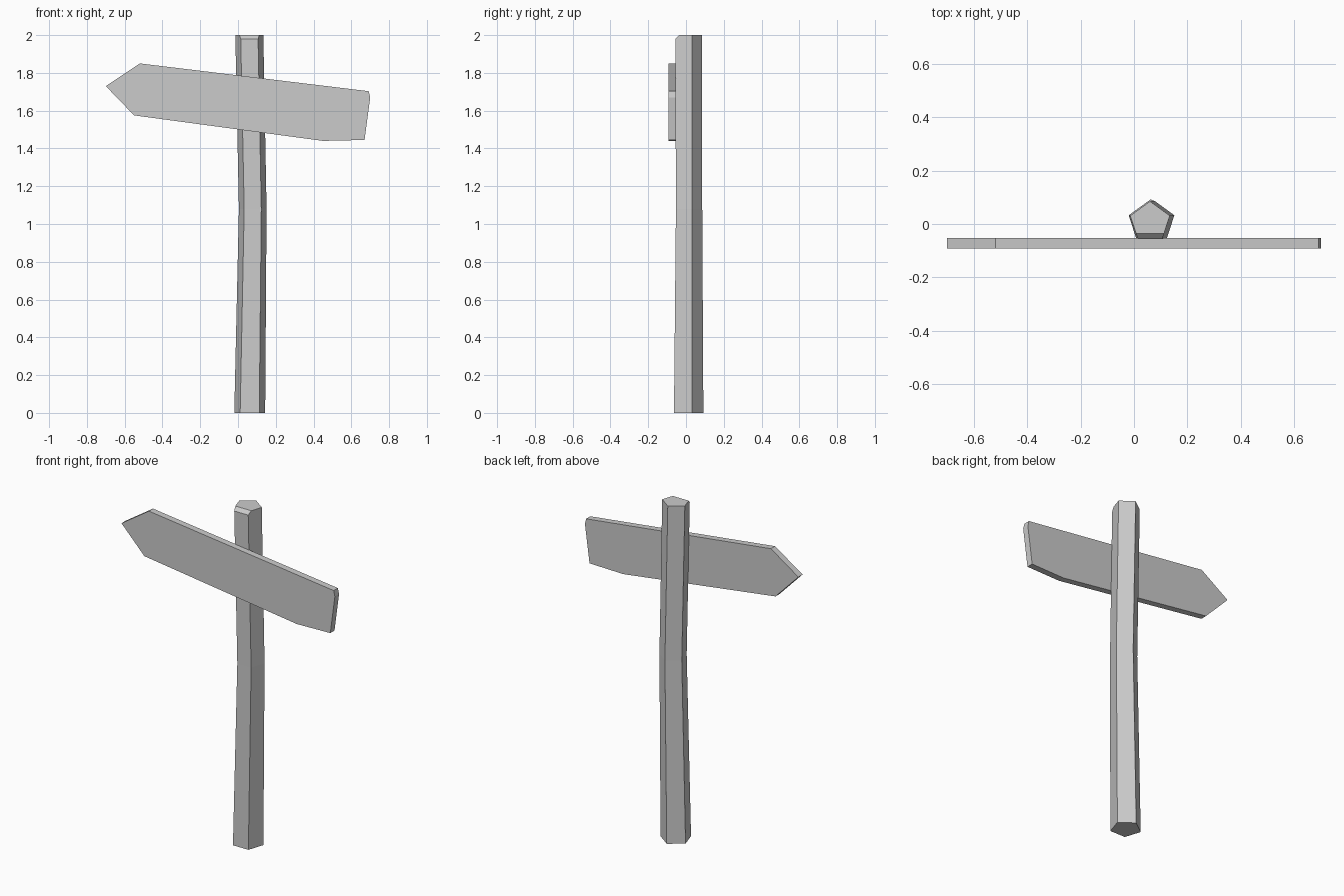
import bpy, bmesh
from math import sin, cos, pi

cube = bpy.data.objects.get("Cube")
if cube:
    bpy.data.objects.remove(cube, do_unlink=True)

grey = bpy.data.materials.new("weathered_grey")
grey.use_nodes = True
COLOUR = (0.6, 0.6, 0.6, 1)
grey.diffuse_color = COLOUR
grey.node_tree.nodes["Principled BSDF"].inputs["Base Color"].default_value = COLOUR


def finish(bm, name):
    bmesh.ops.recalc_face_normals(bm, faces=bm.faces)
    mesh = bpy.data.meshes.new(name)
    bm.to_mesh(mesh)
    bm.free()
    mesh.materials.append(grey)
    obj = bpy.data.objects.new(name, mesh)
    bpy.context.collection.objects.link(obj)
    return obj


def loft(rings, name, edit=None):
    """Skin a stack of equal-sized rings and cap both ends."""
    bm = bmesh.new()
    loops = [[bm.verts.new(p) for p in ring] for ring in rings]
    n = len(loops[0])
    for a, b in zip(loops, loops[1:]):
        for i in range(n):
            j = (i + 1) % n
            bm.faces.new((a[i], a[j], b[j], b[i]))
    bm.faces.new(loops[0][::-1])
    bm.faces.new(loops[-1])
    if edit:
        edit(bm, loops)
    return finish(bm, name)


def pentagon(x, y, z, r):
    return [(x + r * sin(k * 2 * pi / 5), y + r * cos(k * 2 * pi / 5), z) for k in range(5)]


def chamfer_front_top(bm, loops):
    edge = bm.edges.get((loops[-1][2], loops[-1][3]))
    bmesh.ops.bevel(bm, geom=[edge], offset=0.02, segments=1, affect='EDGES')


# Slightly bent five-sided post with a chipped top front edge
loft([pentagon(0.062, 0.006, 0, 0.086),
      pentagon(0.078, 0.009, 1.08, 0.077),
      pentagon(0.06, 0.007, 2, 0.078)], "post", chamfer_front_top)

# Tilted arrow board fixed to the front of the post
outline = [(-0.70, 1.73), (-0.55, 1.575), (0.45, 1.44), (0.67, 1.445),
           (0.70, 1.67), (0.692, 1.703), (-0.52, 1.85)]
loft([[(x, y, z) for x, z in outline] for y in (-0.092, -0.053)], "arrow_board")
